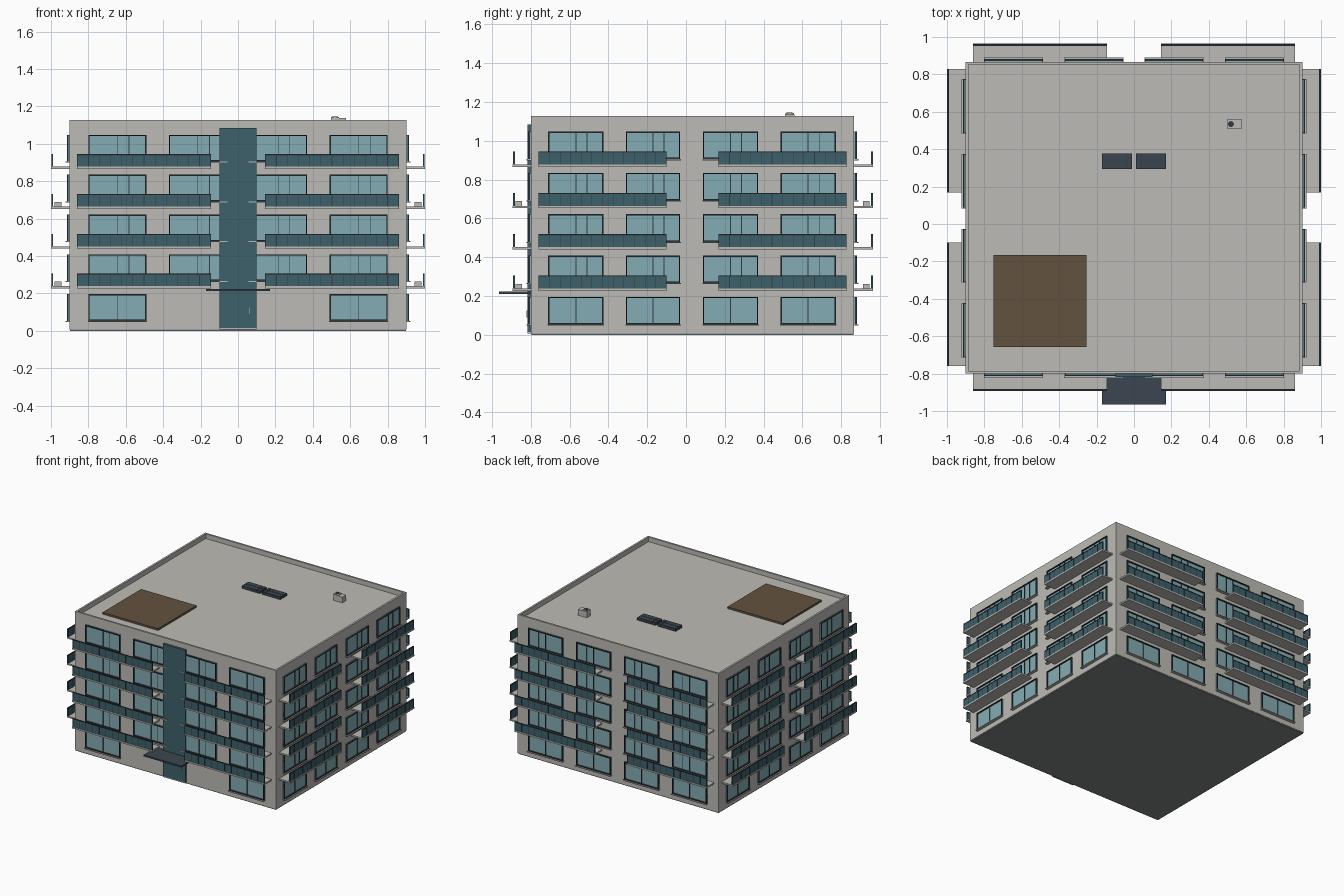
import bpy, bmesh, math
from mathutils import Matrix, Vector

if "Cube" in bpy.data.objects:
    bpy.data.objects.remove(bpy.data.objects["Cube"])


def material(name, rgb):
    m = bpy.data.materials.new(name)
    m.diffuse_color = (*rgb, 1)
    m.use_nodes = True
    m.node_tree.nodes["Principled BSDF"].inputs["Base Color"].default_value = m.diffuse_color
    return m


CONCRETE = material("concrete", (0.51, 0.50, 0.465))
GLASS = material("window_glass", (0.227, 0.413, 0.451))
TEAL = material("dark_teal_glass", (0.047, 0.120, 0.150))
SLATE = material("dark_slate", (0.030, 0.042, 0.055))
PANEL = material("slate_canopy", (0.044, 0.061, 0.080))
BROWN = material("brown_deck", (0.127, 0.084, 0.050))
BASE = material("base_grey", (0.21, 0.24, 0.23))

parts = {}


def mesh_for(name, mat):
    if name not in parts:
        parts[name] = (bmesh.new(), mat)
    return parts[name][0]


def box(name, mat, a, b):
    """Axis-aligned box between two opposite corners."""
    a, b = Vector(a), Vector(b)
    size = [abs(q - p) for p, q in zip(a, b)]
    mtx = Matrix.Translation((a + b) / 2) @ Matrix.Diagonal((*size, 1))
    bmesh.ops.create_cube(mesh_for(name, mat), size=1, matrix=mtx)


W, YF, YB = 0.90, -0.80, 0.867   # half width, front wall, back wall
ROOF, TOP = 1.09, 1.128
PITCH = 0.213

# Facade maps: (along, outward, up) to world
FACADES = {
    "front": lambda u, d, z: (u, YF - d, z),
    "back": lambda u, d, z: (u, YB + d, z),
    "right": lambda u, d, z: (W + d, u, z),
    "left": lambda u, d, z: (-W - d, u, z),
}


def fbox(side, name, mat, u, d, z):
    f = FACADES[side]
    box(f"{side}_{name}", mat, f(u[0], d[0], z[0]), f(u[1], d[1], z[1]))


def window(side, u0, u1, z0, z1, door):
    t = 0.007
    fbox(side, "window_glass", GLASS, (u0, u1), (-0.005, 0.005), (z0, z1))
    for a in (u0, u1 - t):
        fbox(side, "window_frames", SLATE, (a, a + t), (-0.005, 0.014), (z0, z1))
    for z in (z0, z1 - t):
        fbox(side, "window_frames", SLATE, (u0 + t, u1 - t), (-0.005, 0.014), (z, z + t))
    # centre mullion, plus a second one on balcony windows
    for k in ((0.5, 0.7) if door else (0.5,)):
        c = u0 + (u1 - u0) * k
        fbox(side, "window_frames", SLATE, (c - 0.002, c + 0.002), (0, 0.010), (z0 + t, z1 - t))
    fbox(side, "window_sills", CONCRETE, (u0 - 0.003, u1 + 0.003), (-0.005, 0.023), (z0 - 0.006, z0))


def balcony(side, u0, u1, z, depth, unit):
    fbox(side, "balcony_slabs", CONCRETE, (u0, u1), (-0.01, depth), (z, z + 0.012))
    r0, r1 = depth - 0.010, depth - 0.004
    fbox(side, "railing_panels", TEAL, (u0, u1), (r0, r1), (z + 0.012, z + 0.073))
    fbox(side, "railing_bars", SLATE, (u0, u1), (r0 - 0.002, r1 + 0.002), (z + 0.073, z + 0.079))
    n = 12
    for i in range(n + 1):
        c = u0 + 0.0015 + (u1 - u0 - 0.003) * i / n
        fbox(side, "railing_bars", SLATE, (c - 0.0015, c + 0.0015),
             (r0 - 0.002, r1 + 0.002), (z + 0.012, z + 0.073))
    # outdoor cooling unit standing on the slab
    if unit:
        c = (u0 + u1) / 2
        fbox(side, "cooling_units", CONCRETE, (c - 0.03, c + 0.03), (0.045, 0.08), (z + 0.012, z + 0.036))


# Main block, base plate and parapet
box("building_body", CONCRETE, (-W, YF, 0.008), (W, YB, ROOF))
box("base_plate", BASE, (-W + 0.003, YF + 0.003, 0), (W - 0.003, YB - 0.003, 0.008))
p = 0.015
for y in (YF, YB - p):
    box("parapet", CONCRETE, (-W, y, ROOF), (W, y + p, TOP))
for x in (-W, W - p):
    box("parapet", CONCRETE, (x, YF + p, ROOF), (x + p, YB - p, TOP))

# Windows and balconies on all four sides
ACROSS = [(-0.80, -0.49), (-0.37, -0.06), (0.06, 0.37), (0.49, 0.80)]
ALONG = [(-0.71, -0.425), (-0.31, -0.03), (0.087, 0.372), (0.487, 0.772)]
for side in FACADES:
    wide = side in ("front", "back")
    for floor in range(5):
        top = 0.196 + PITCH * floor
        for i, (u0, u1) in enumerate(ACROSS if wide else ALONG):
            if side == "front" and floor == 0 and i in (1, 2):
                continue
            window(side, u0, u1, top - 0.142, top, floor > 0)
        if floor:
            spans = [(-0.86, -0.145), (0.145, 0.86)] if wide else [(-0.76, -0.10), (0.168, 0.828)]
            for u0, u1 in spans:
                balcony(side, u0, u1, 0.227 + PITCH * (floor - 1),
                        {"front": 0.093, "back": 0.098}.get(side, 0.10), floor % 2 == 1)

# Glazed stair strip, entrance canopy and door handle
box("stair_glazing", TEAL, (-0.10, -0.817, 0.015), (0.10, YF, 1.085))
box("entrance_step", CONCRETE, (-0.10, -0.817, 0.008), (0.10, YF, 0.015))
box("entrance_canopy", PANEL, (-0.17, -0.965, 0.212), (0.17, YF, 0.224))
box("door_handle", CONCRETE, (0.058, -0.823, 0.09), (0.062, -0.817, 0.125))

# Roof deck
box("roof_deck", BROWN, (-0.752, -0.658, ROOF), (-0.255, -0.165, ROOF + 0.015))

# Roof panels: two banks of slate plates with light dividing lines
for s in (-1, 1):
    for r in range(2):
        y = 0.295 + 0.043 * r
        for x0, x1 in ((0.010, 0.036), (0.039, 0.172)):
            box("roof_panels", PANEL, (s * x0, y, ROOF), (s * x1, y + 0.040, ROOF + 0.022))
    box("roof_panel_base", SLATE, (s * 0.010, 0.295, ROOF), (s * 0.172, 0.378, ROOF + 0.014))

# Roof vent with a round fan
box("roof_vent", CONCRETE, (0.497, 0.510, ROOF), (0.577, 0.558, 1.137))
box("roof_vent", CONCRETE, (0.497, 0.512, 1.137), (0.540, 0.556, 1.143))
bmesh.ops.create_cone(mesh_for("vent_fan", SLATE), cap_ends=True, segments=16,
                      radius1=0.016, radius2=0.016, depth=0.004,
                      matrix=Matrix.Translation((0.518, 0.534, 1.144)))

# Turn the collected parts into objects
for name, (bm, mat) in parts.items():
    me = bpy.data.meshes.new(name)
    bm.to_mesh(me)
    bm.free()
    me.materials.append(mat)
    bpy.context.collection.objects.link(bpy.data.objects.new(name, me))
